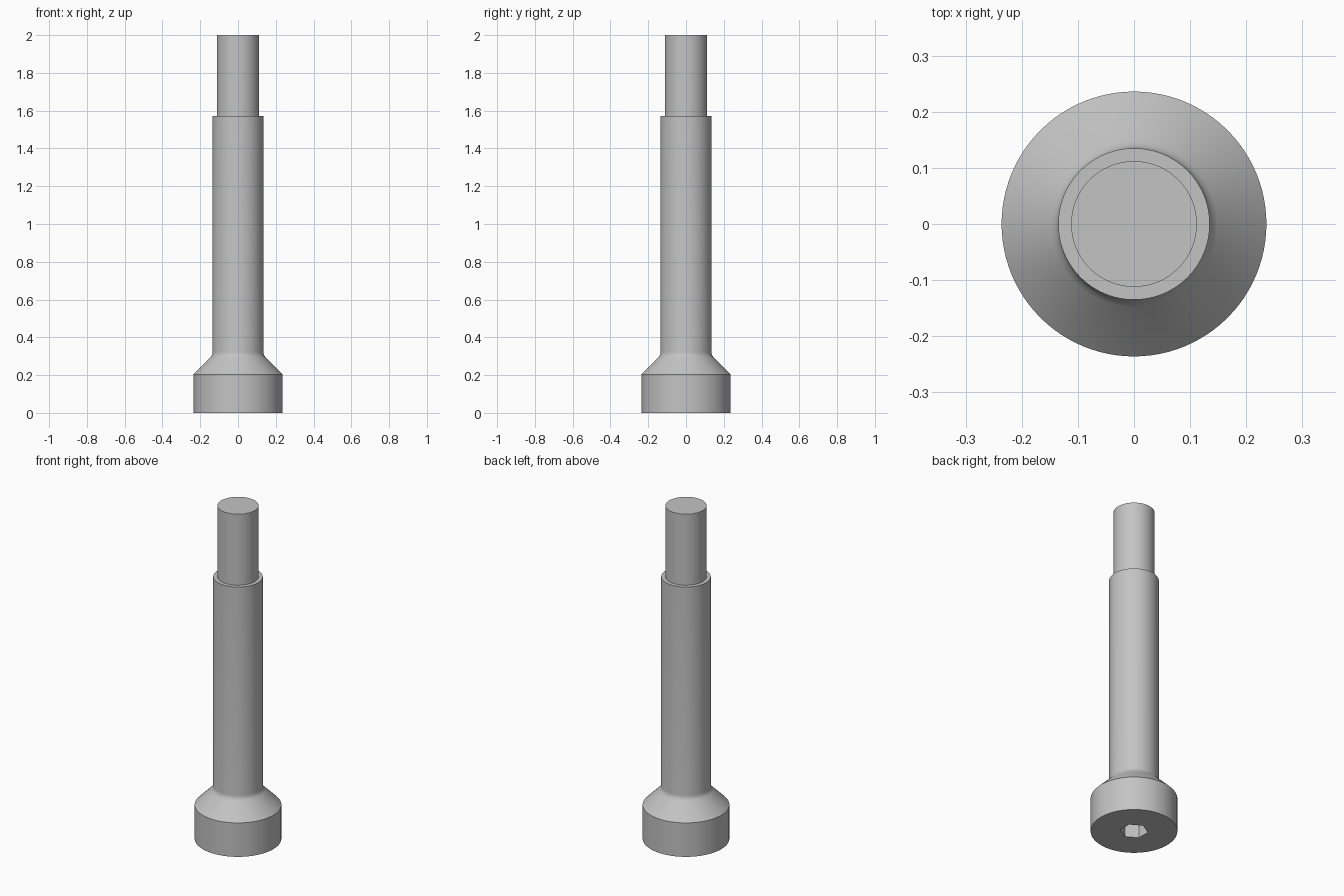
import bpy, bmesh, math

cube = bpy.data.objects.get("Cube")
if cube:
    bpy.data.objects.remove(cube, do_unlink=True)

steel = bpy.data.materials.new("grey steel")
steel.use_nodes = True
colour = (0.55, 0.55, 0.55, 1)
steel.diffuse_color = colour
steel.node_tree.nodes["Principled BSDF"].inputs["Base Color"].default_value = colour

SEGMENTS = 96
HEAD_R, SHAFT_R, TIP_R = 0.236, 0.135, 0.112
SOCKET_R, SOCKET_DEPTH = 0.077, 0.13


def ring(bm, radius, z, sides, start=0.0):
    """Add a circle of vertices at one height."""
    return [bm.verts.new((radius * math.cos(start + math.tau * i / sides),
                          radius * math.sin(start + math.tau * i / sides), z))
            for i in range(sides)]


def bridge(bm, low, high):
    """Join two equal rings with quads."""
    for i in range(len(low)):
        j = (i + 1) % len(low)
        bm.faces.new((low[i], low[j], high[j], high[i]))


def finish(bm, name):
    bmesh.ops.recalc_face_normals(bm, faces=bm.faces)
    mesh = bpy.data.meshes.new(name)
    bm.to_mesh(mesh)
    bm.free()
    mesh.materials.append(steel)
    obj = bpy.data.objects.new(name, mesh)
    bpy.context.collection.objects.link(obj)
    return obj


# Bolt body: head, chamfer with a small fillet, shoulder and tip
profile = [(HEAD_R, 0), (HEAD_R, 0.204), (0.148, 0.292), (0.140, 0.302),
           (0.136, 0.312), (SHAFT_R, 0.322), (SHAFT_R, 1.573),
           (TIP_R, 1.573), (TIP_R, 2)]
bm = bmesh.new()
rings = [ring(bm, r, z, SEGMENTS) for r, z in profile]
for low, high in zip(rings, rings[1:]):
    bridge(bm, low, high)
bm.faces.new(rings[0])
bm.faces.new(rings[-1])
bolt = finish(bm, "shoulder_bolt")

# Hexagonal socket cut into the underside of the head
bm = bmesh.new()
bottom = ring(bm, SOCKET_R, -0.05, 6, math.pi / 6)
top = ring(bm, SOCKET_R, SOCKET_DEPTH, 6, math.pi / 6)
bridge(bm, bottom, top)
bm.faces.new(bottom)
bm.faces.new(top)
cutter = finish(bm, "hex_socket_cutter")
cutter.hide_render = True

cut = bolt.modifiers.new("hex socket", "BOOLEAN")
cut.operation = "DIFFERENCE"
cut.solver = "EXACT"
cut.object = cutter

# Apply the cut, then smooth the round sides while keeping the rims sharp
bpy.ops.object.select_all(action="DESELECT")
bpy.context.view_layer.objects.active = bolt
bolt.select_set(True)
bpy.ops.object.modifier_apply(modifier=cut.name)
bpy.data.objects.remove(cutter, do_unlink=True)
bpy.ops.object.shade_smooth_by_angle(angle=math.radians(30))
